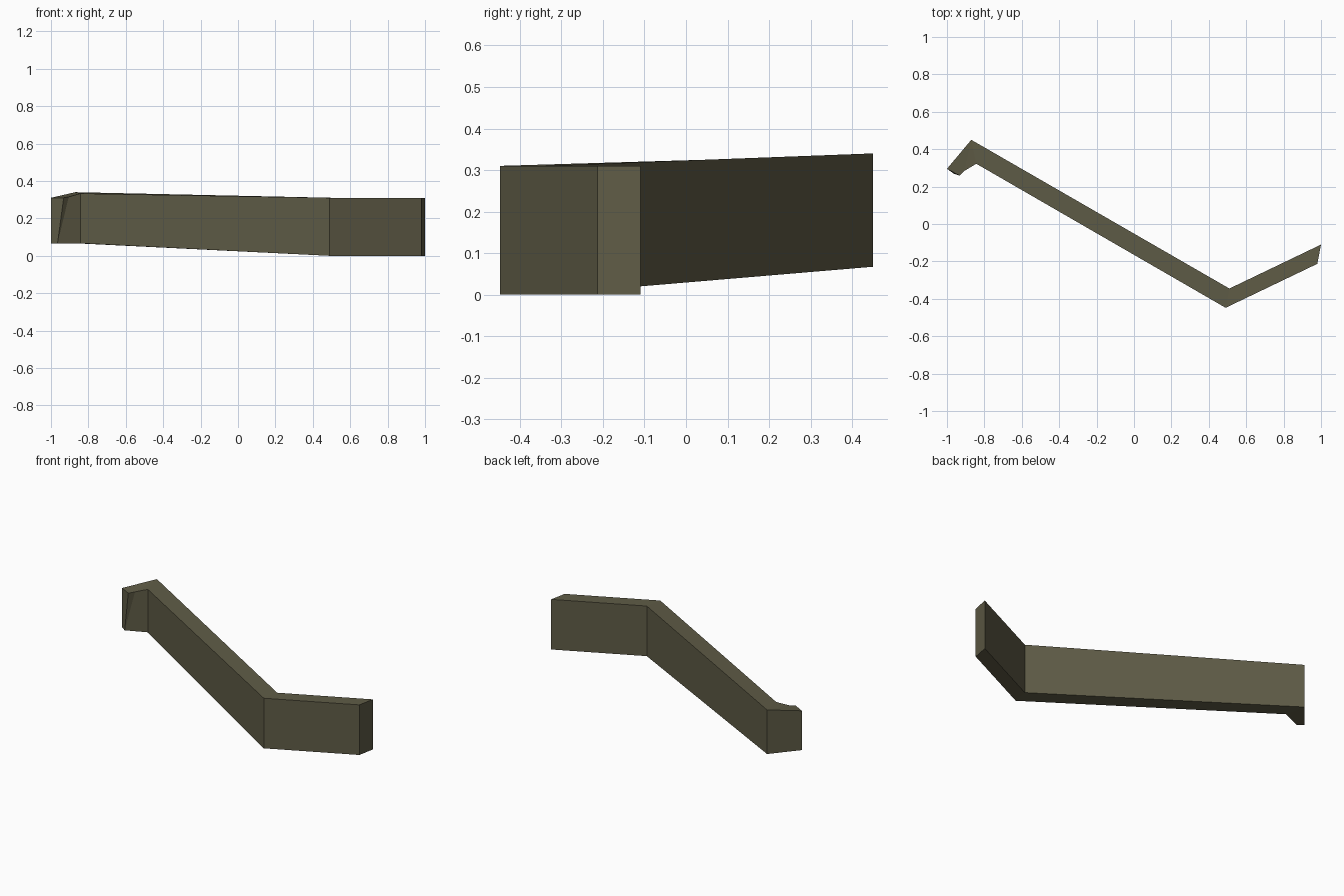
import bpy, bmesh

if "Cube" in bpy.data.objects:
    bpy.data.objects.remove(bpy.data.objects["Cube"])

mat = bpy.data.materials.new("dark olive")
mat.diffuse_color = (0.115, 0.107, 0.062, 1)
mat.use_nodes = True
mat.node_tree.nodes["Principled BSDF"].inputs["Base Color"].default_value = mat.diffuse_color

# Cross-sections along the bent bar: back bottom, back top, front top, front bottom
sections = [
    [(1.0, -0.11, 0), (1.0, -0.11, 0.31), (0.98, -0.213, 0.31), (0.98, -0.213, 0)],
    [(0.51, -0.345, 0), (0.51, -0.345, 0.31), (0.49, -0.448, 0.31), (0.49, -0.448, 0)],
    [(-0.87, 0.45, 0.067), (-0.87, 0.45, 0.34), (-0.843, 0.322, 0.333), (-0.843, 0.322, 0.067)],
    [(-1.0, 0.295, 0.067), (-1.0, 0.295, 0.31), (-0.905, 0.285, 0.315), (-0.965, 0.27, 0.067)],
]

bm = bmesh.new()
rings = [[bm.verts.new(p) for p in s] for s in sections]
for a, b in zip(rings, rings[1:]):
    for i in range(4):
        j = (i + 1) % 4
        # the top of the short hooked end gets its extra lip corner below
        if b is rings[-1] and i == 1:
            continue
        bm.faces.new((a[i], a[j], b[j], b[i]))
bm.faces.new(rings[0])

# Flared lip at the hooked end
back_low, back_top, notch, front_low = rings[-1]
lip = bm.verts.new((-0.932, 0.258, 0.31))
bm.faces.new((rings[2][1], rings[2][2], notch, lip, back_top))
bm.faces.new((notch, front_low, lip))
bm.faces.new((back_low, back_top, lip, front_low))

bmesh.ops.recalc_face_normals(bm, faces=bm.faces)
bmesh.ops.triangulate(bm, faces=[f for f in bm.faces if len(f.verts) > 4])
mesh = bpy.data.meshes.new("bent_bar")
bm.to_mesh(mesh)
bm.free()
mesh.materials.append(mat)
bar = bpy.data.objects.new("bent_bar", mesh)
bpy.context.collection.objects.link(bar)
